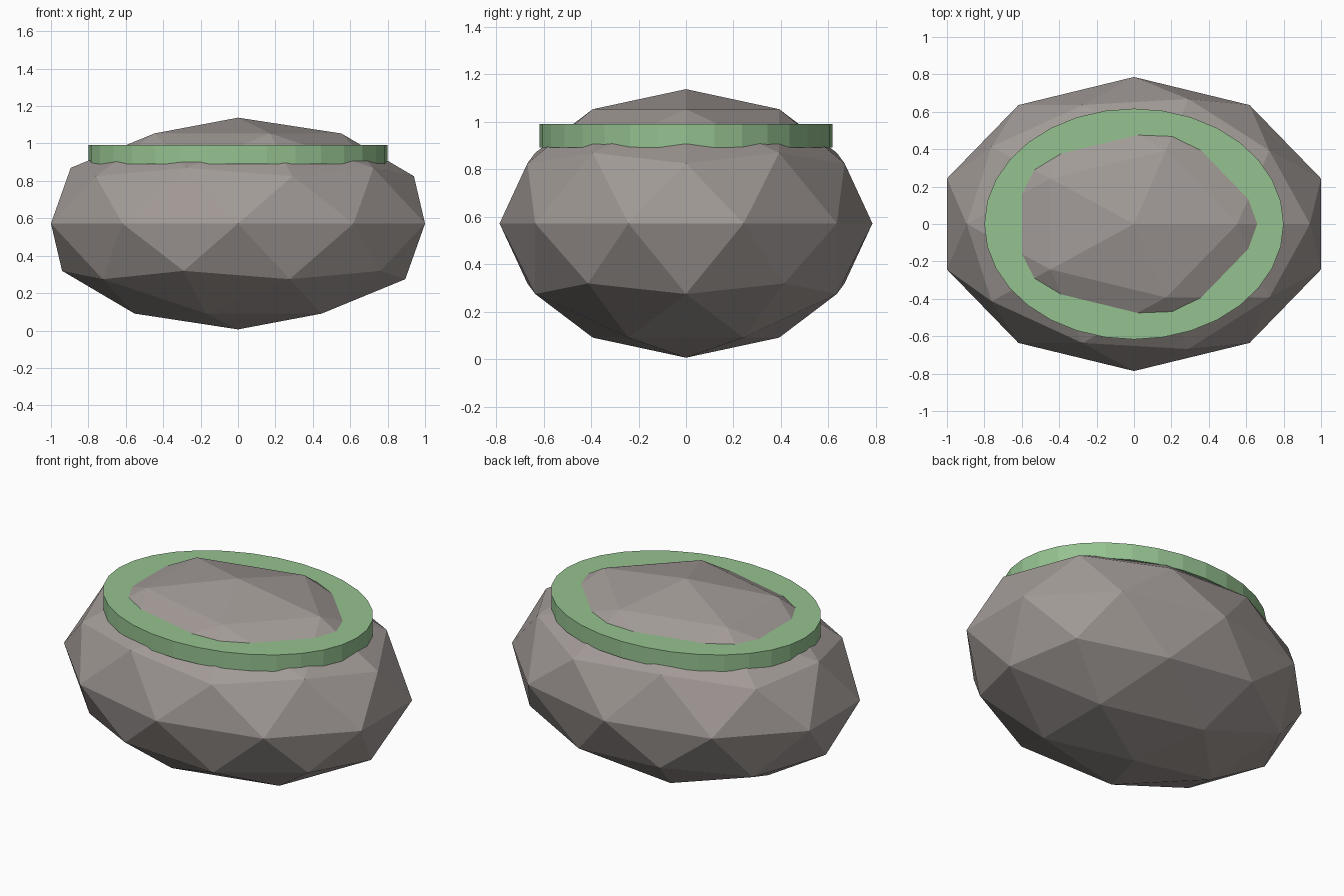
import bpy

cube = bpy.data.objects.get("Cube")
if cube:
    bpy.data.objects.remove(cube, do_unlink=True)


def make_material(name, rgb):
    mat = bpy.data.materials.new(name)
    mat.use_nodes = True
    color = (*rgb, 1.0)
    mat.diffuse_color = color
    mat.node_tree.nodes["Principled BSDF"].inputs["Base Color"].default_value = color
    return mat


def finish(name, scale, mat):
    obj = bpy.context.object
    obj.name = name
    obj.scale = scale
    bpy.ops.object.transform_apply(location=False, rotation=False, scale=True)
    obj.data.materials.append(mat)
    bpy.ops.object.shade_flat()
    return obj


stone = make_material("warm grey stone", (0.36, 0.325, 0.31))
moss = make_material("soft green", (0.30, 0.54, 0.28))

# Faceted boulder, widened sideways and squashed in height
bpy.ops.mesh.primitive_ico_sphere_add(subdivisions=2, radius=1, location=(0, 0, 0.572))
finish("boulder", (1.0515, 0.786, 0.566), stone)

# Flat oval slab that the top of the boulder pokes through
bpy.ops.mesh.primitive_cylinder_add(vertices=32, radius=1, depth=1, location=(0, 0, 0.941))
finish("green_band", (0.8, 0.617, 0.1), moss)
